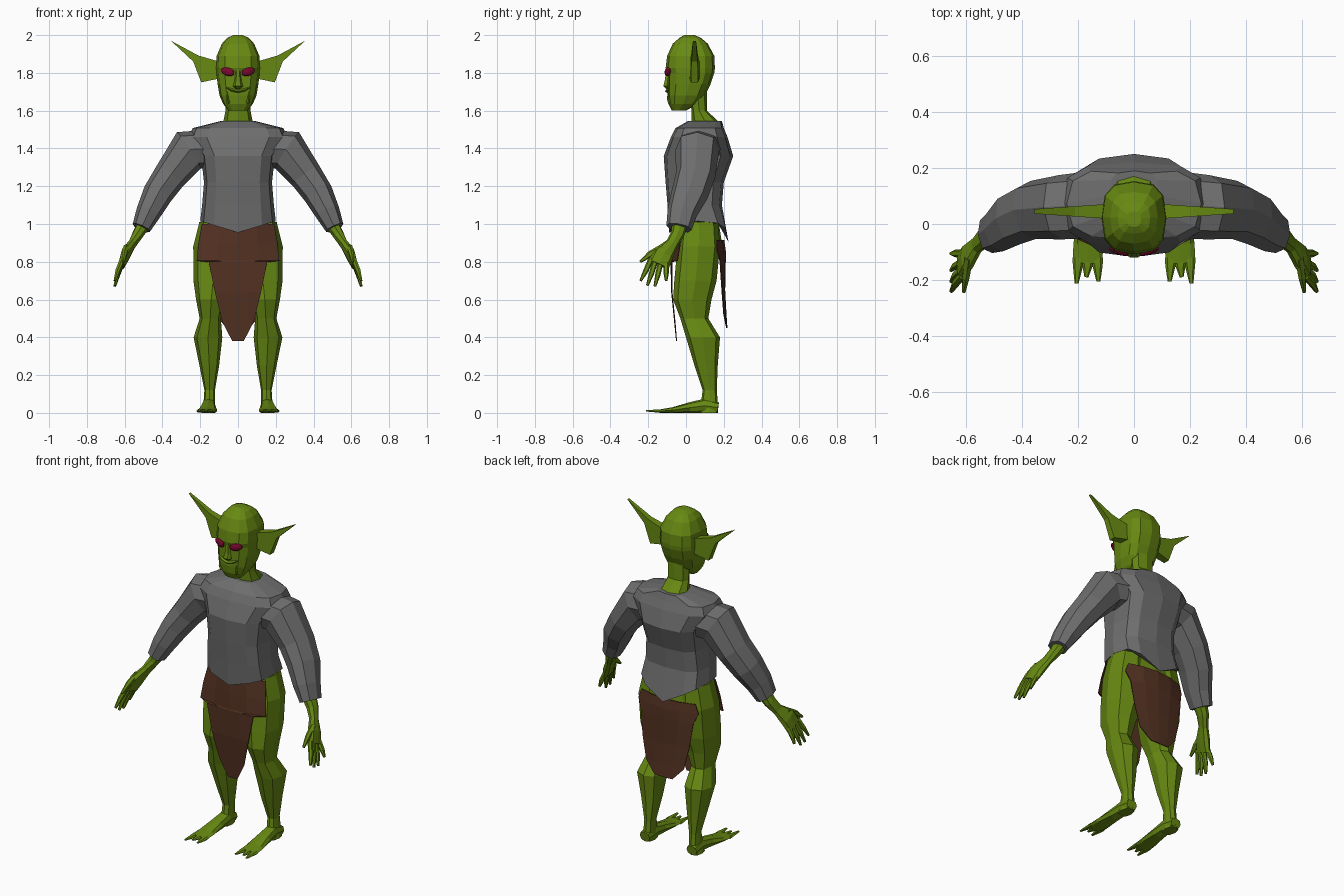
import bpy, bmesh, math
from mathutils import Vector


def material(name, rgb):
    m = bpy.data.materials.new(name)
    m.diffuse_color = (*rgb, 1)
    return m


GREEN = material("green skin", (0.135, 0.25, 0.006))
GREY = material("grey cloth", (0.155, 0.155, 0.155))
BROWN = material("brown leather", (0.088, 0.031, 0.016))
RED = material("dark red eye", (0.19, 0.003, 0.028))
X, Y, Z = Vector((1, 0, 0)), Vector((0, 1, 0)), Vector((0, 0, 1))


def finish(name, bm, mat, mirror=False):
    bmesh.ops.recalc_face_normals(bm, faces=bm.faces)
    me = bpy.data.meshes.new(name)
    bm.to_mesh(me)
    bm.free()
    me.materials.append(mat)
    ob = bpy.data.objects.new(name, me)
    bpy.context.collection.objects.link(ob)
    if mirror:
        mod = ob.modifiers.new("mirror", 'MIRROR')
        mod.use_mirror_merge = False
    return ob


def skin_rings(bm, rings):
    vs = [[bm.verts.new(p) for p in r] for r in rings]
    n = len(vs[0])
    for a, b in zip(vs, vs[1:]):
        for i in range(n):
            j = (i + 1) % n
            bm.faces.new((a[i], a[j], b[j], b[i]))
    bm.faces.new(vs[0])
    bm.faces.new(vs[-1])
    return vs


def oval(c, u, v, ru, rv, n, p):
    pts = []
    for i in range(n):
        a = 2 * math.pi * i / n
        ca, sa = round(math.cos(a), 6), round(math.sin(a), 6)
        pts.append(c + u * ru * math.copysign(abs(ca) ** p, ca)
                   + v * rv * math.copysign(abs(sa) ** p, sa))
    return pts


def stack(name, rows, mat, n=8, p=0.8, mirror=False, hem=None):
    """Horizontal rings: (z, centre x, half width, front y, back y)."""
    bm = bmesh.new()
    rings = [oval(Vector((cx, (f + b) / 2, z)), X, Y, rx, (b - f) / 2, n, p)
             for z, cx, rx, f, b in rows]
    vs = skin_rings(bm, rings)
    if hem:  # bottom edge dips at the centre of front and back
        for v in vs[0]:
            v.co.z -= hem[v.co.y > 0.07] * (1 - abs(v.co.x) / rows[0][2])
    return finish(name, bm, mat, mirror)


def tube(name, path, mat, axis, n=8, p=0.85, mirror=True):
    """Rings across a path: (x, y, z, radius across, radius along axis)."""
    cs = [Vector(q[:3]) for q in path]
    rings = []
    for i, q in enumerate(path):
        t = (cs[min(i + 1, len(cs) - 1)] - cs[max(i - 1, 0)]).normalized()
        u = axis.cross(t).normalized()
        rings.append(oval(cs[i], u, t.cross(u), q[3], q[4], n, p))
    bm = bmesh.new()
    skin_rings(bm, rings)
    return finish(name, bm, mat, mirror)


def cloth(name, rows, mat):
    """Hanging sheet: (z, half width, centre y, edge y)."""
    bm = bmesh.new()
    grid = [[bm.verts.new((w * k, yc + (ye - yc) * k * k, z))
             for k in (-1, -0.5, 0, 0.5, 1)] for z, w, yc, ye in rows]
    for a, b in zip(grid, grid[1:]):
        for i in range(4):
            bm.faces.new((a[i], a[i + 1], b[i + 1], b[i]))
    ob = finish(name, bm, mat)
    mod = ob.modifiers.new("thickness", 'SOLIDIFY')
    mod.thickness, mod.offset = 0.005, 0
    return ob


# Head and neck
stack("head", [(1.60, 0, .05, -.075, 0), (1.635, 0, .078, -.092, .06),
               (1.68, 0, .098, -.098, .10), (1.74, 0, .108, -.098, .13),
               (1.80, 0, .115, -.098, .15), (1.825, 0, .116, -.108, .153),
               (1.89, 0, .113, -.10, .15), (1.955, 0, .085, -.07, .115),
               (1.985, 0, .058, -.035, .08), (2.0, 0, .025, -.01, .045)],
      GREEN, n=12, p=0.72)
stack("neck", [(1.50, 0, .085, .02, .18), (1.54, 0, .078, .03, .175),
               (1.60, 0, .066, .03, .11), (1.70, 0, .066, .01, .11)], GREEN)

# Nose, lip and tusks
stack("nose", [(1.715, 0, .012, -.105, -.08), (1.73, 0, .026, -.122, -.08),
               (1.76, 0, .018, -.114, -.08), (1.82, 0, .012, -.106, -.08)], GREEN, n=6)
tube("upper_lip", [(0, -.1, 1.702, .008, .012), (.035, -.096, 1.71, .008, .01),
                   (.062, -.088, 1.722, .003, .004)], GREEN, Y, n=4)
tube("tusk", [(.052, -.085, 1.64, .01, .01), (.056, -.094, 1.665, .007, .007),
              (.058, -.096, 1.70, .001, .001)], GREEN, Y, n=4)

# Eyes: flattened low-poly ovals, tilted inward
bm = bmesh.new()
bmesh.ops.create_icosphere(bm, subdivisions=2, radius=1)
for v in bm.verts:
    x, y, z = v.co
    v.co = (.054 + .036 * x, -.097 + .014 * y + .01 * x, 1.806 + .023 * z + .006 * x)
finish("eye", bm, RED, True)

# Ears: tapered pointed plates
outline = [(.10, 1.77), (.195, 1.75), (.237, 1.86), (.355, 1.97), (.21, 1.892), (.10, 1.86)]
bm = bmesh.new()
sides = []
for s in (-1, 1):
    sides.append([Vector((x, .045 + s * max(.002, .026 - .07 * (x - .1)), z))
                  for x, z in outline])
skin_rings(bm, sides)
finish("ear", bm, GREEN, True)

# Shirt body and sleeves
stack("shirt_body", [(1.015, 0, .20, -.09, .225), (1.10, 0, .19, -.098, .19),
                     (1.22, 0, .18, -.108, .20), (1.36, 0, .195, -.118, .25),
                     (1.46, 0, .26, -.08, .22), (1.508, 0, .24, -.055, .20),
                     (1.545, 0, .09, .01, .19)],
      GREY, n=12, p=0.65, hem=(.06, .11))
tube("sleeve", [(.14, .07, 1.40, .10, .12), (.26, .06, 1.39, .115, .115),
                (.36, .05, 1.255, .088, .105), (.425, .02, 1.16, .08, .098),
                (.475, -.02, 1.06, .066, .08), (.512, -.037, .98, .05, .068)], GREY, Y)

# Forearms and hands
tube("forearm_hand", [(.48, -.025, 1.03, .045, .04), (.53, -.045, .945, .036, .03),
                      (.56, -.075, .895, .033, .022), (.595, -.12, .84, .056, .026),
                      (.617, -.145, .785, .058, .017)], GREEN, X)
FINGERS = [(-.105, .78, -.105, .70), (-.135, .785, -.165, .67),
           (-.162, .795, -.205, .675), (-.185, .805, -.24, .70)]
for i, (y0, z0, y1, z1) in enumerate(FINGERS):
    tube(f"finger_{i + 1}", [(.612, y0, z0 + .01, .015, .014),
                             (.637, (y0 + y1) / 2, (z0 + z1) / 2, .014, .013),
                             (.652, y1, z1, .007, .007)], GREEN, X, n=6)
tube("thumb", [(.59, -.12, .875, .022, .017), (.60, -.19, .84, .017, .014),
               (.608, -.242, .80, .007, .007)], GREEN, X, n=6)

# Hips and legs
stack("hips", [(.73, 0, .07, .0, .13), (.80, 0, .16, -.035, .17),
               (.90, 0, .20, -.045, .19), (1.03, 0, .18, -.04, .17)], GREEN)
stack("leg", [(.0, .157, .036, .07, .17), (.06, .152, .03, .08, .168),
              (.12, .15, .028, .088, .163), (.25, .152, .052, .045, .168),
              (.40, .159, .076, .0, .18), (.50, .147, .056, -.03, .118),
              (.60, .142, .08, -.068, .135), (.70, .132, .104, -.062, .162),
              (.88, .127, .11, -.045, .18), (1.01, .11, .095, -.03, .17)],
      GREEN, mirror=True)

# Feet and toes
tube("foot", [(.157, .17, .028, .034, .028), (.155, .10, .038, .036, .038),
              (.158, .02, .028, .042, .028), (.163, -.07, .015, .053, .015),
              (.166, -.14, .009, .053, .009)], GREEN, Z)
for i, (x0, x1, y1) in enumerate([(.13, .127, -.205), (.166, .17, -.19), (.20, .205, -.212)]):
    tube(f"toe_{i + 1}", [(x0, -.12, .01, .02, .01), (x0, -.15, .01, .018, .009),
                          (x1, y1, .011, .007, .004)], GREEN, Z, n=6)

# Loincloth: waist wrap and hanging panels
cloth("loincloth_front", [(1.0, .19, -.075, -.01), (.90, .208, -.078, -.03),
                          (.805, .218, -.08, -.045), (.80, .155, -.08, -.074),
                          (.64, .122, -.076, -.074), (.48, .082, -.06, -.058),
                          (.38, .03, -.05, -.05)], BROWN)
cloth("loincloth_back", [(.915, .18, .20, .165), (.86, .20, .208, .165),
                         (.80, .175, .208, .18), (.65, .155, .205, .19),
                         (.52, .125, .212, .20), (.45, .06, .217, .215)], BROWN)
